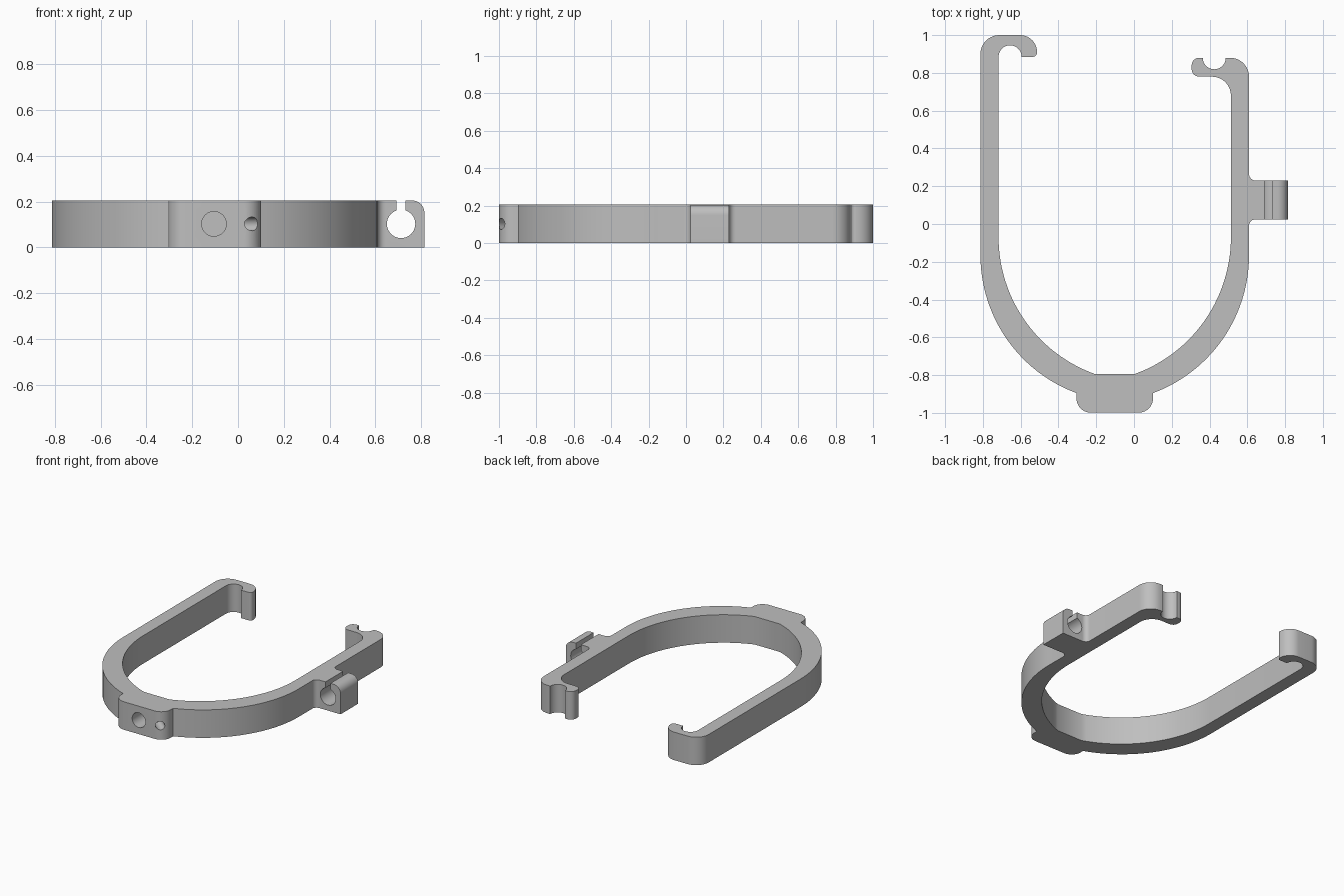
import bpy, bmesh, math
from mathutils import Vector

if "Cube" in bpy.data.objects:
    bpy.data.objects.remove(bpy.data.objects["Cube"])

H = 0.205          # thickness of the bracket
AXIS = -0.102      # symmetry line of the yoke
MID = H / 2

grey = bpy.data.materials.new("mid_grey")
grey.diffuse_color = (0.52, 0.52, 0.52, 1)
grey.use_nodes = True
grey.node_tree.nodes["Principled BSDF"].inputs["Base Color"].default_value = grey.diffuse_color


def arc(cx, cy, r, a0, a1, n=10):
    return [(cx + r * math.cos(math.radians(a0 + (a1 - a0) * i / n)),
             cy + r * math.sin(math.radians(a0 + (a1 - a0) * i / n))) for i in range(n + 1)]


def sweep(x0, y0, x1, y1, n=28):
    """Arc leaving (x0, y0) straight down and ending at (x1, y1)."""
    d, h = x1 - x0, y0 - y1
    r = (d * d + h * h) / (2 * d)
    return arc(x0 + r, y0, r, 180, 180 + math.degrees(math.atan2(h, r - d)), n)


def mirror(pts):
    return [(2 * AXIS - x, y) for x, y in pts]


def prism(name, pts, place, depth):
    """Extrude a closed profile; place maps 2D points to 3D."""
    bm = bmesh.new()
    face = bm.faces.new([bm.verts.new(place(*p)) for p in pts])
    ext = bmesh.ops.extrude_face_region(bm, geom=[face])
    bmesh.ops.translate(bm, vec=depth, verts=[v for v in ext["geom"] if isinstance(v, bmesh.types.BMVert)])
    bmesh.ops.remove_doubles(bm, verts=bm.verts, dist=1e-5)
    bmesh.ops.recalc_face_normals(bm, faces=bm.faces)
    mesh = bpy.data.meshes.new(name)
    bm.to_mesh(mesh)
    bm.free()
    mesh.materials.append(grey)
    ob = bpy.data.objects.new(name, mesh)
    bpy.context.collection.objects.link(ob)
    return ob


def drill(name, start, end, r):
    """Round cutter between two points at mid height."""
    a, b = Vector((*start, MID)), Vector((*end, MID))
    bpy.ops.mesh.primitive_cylinder_add(vertices=32, radius=r, depth=(b - a).length, location=(a + b) / 2)
    ob = bpy.context.object
    ob.name = name
    ob.rotation_euler = (b - a).to_track_quat('Z', 'Y').to_euler()
    ob.data.materials.append(grey)
    return ob


# Yoke halves: outer sweep with the rounded boss corner, and inner sweep
outer = sweep(-0.813, -0.165, -0.305, -0.895) + arc(-0.228, -0.922, 0.077, 180, 270)
inner = sweep(-0.717, -0.07, -0.205, -0.795)

outline = outer + mirror(outer)[::-1]
# Side clip block with fillets
outline += arc(0.644, -0.01, 0.035, 180, 90, 6) + [(0.814, 0.025), (0.814, 0.23)]
outline += arc(0.644, 0.265, 0.035, 270, 180, 6)
# Right hook with notch
outline += arc(0.509, 0.78, 0.1, 0, 90)
outline += arc(0.425, 0.88, 0.061, 0, -180, 14)
outline += arc(0.345, 0.84, 0.04, 90, 180, 6) + arc(0.345, 0.82, 0.04, 180, 270, 6)
outline += arc(0.413, 0.68, 0.1, 90, 0)
# Inside of the yoke
outline += mirror(inner) + inner[::-1]
# Left hook
outline += arc(-0.656, 0.885, 0.061, 180, 0, 16)
outline += arc(-0.535, 0.907, 0.022, 270, 360, 5)
outline += arc(-0.603, 0.91, 0.09, 0, 90) + arc(-0.713, 0.9, 0.1, 90, 180)

bracket = prism("bracket", outline, lambda x, y: (x, y, 0), (0, 0, H))

# Cutters: clip keyhole, clip rounded edge, front socket and slanted hole
keyhole = arc(0.712, MID, 0.062, 108.8, 431.2, 36) + [(0.732, 0.3), (0.692, 0.3)]
edge = arc(0.759, H - 0.055, 0.055, 90, 0) + [(0.9, H - 0.055), (0.9, 0.3), (0.759, 0.3)]
cutters = [
    prism("clip_keyhole", keyhole, lambda x, z: (x, -0.1, z), (0, 0.45, 0)),
    prism("clip_edge", edge, lambda x, z: (x, -0.1, z), (0, 0.45, 0)),
    drill("front_socket", (-0.105, -1.1), (-0.105, -0.87), 0.054),
    drill("slanted_hole", (0.166, -1.08), (-0.025, -0.912), 0.03),
]
for cutter in cutters:
    mod = bracket.modifiers.new(cutter.name, 'BOOLEAN')
    mod.object = cutter
    mod.operation = 'DIFFERENCE'
    mod.solver = 'EXACT'
bpy.ops.object.select_all(action='DESELECT')
bracket.select_set(True)
bpy.context.view_layer.objects.active = bracket
for cutter in cutters:
    bpy.ops.object.modifier_apply(modifier=cutter.name)
    bpy.data.objects.remove(cutter)
bpy.ops.object.shade_smooth_by_angle(angle=math.radians(30))
